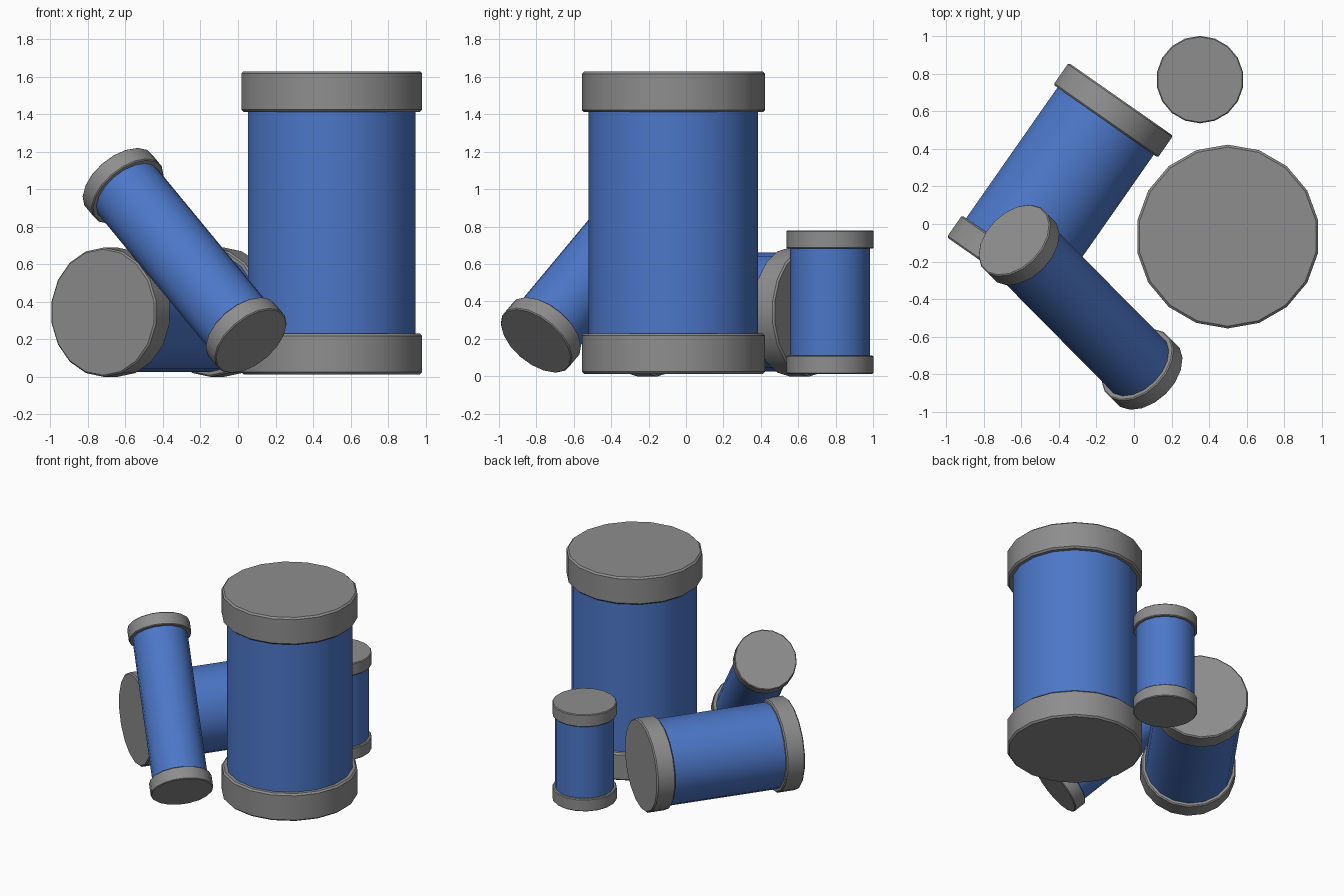
import bpy
import bmesh
from math import atan2, hypot, radians
from mathutils import Vector, Matrix

SIDES = 18

if "Cube" in bpy.data.objects:
    bpy.data.objects.remove(bpy.data.objects["Cube"], do_unlink=True)


def material(name, rgb):
    mat = bpy.data.materials.new(name)
    mat.use_nodes = True
    color = (*rgb, 1.0)
    mat.diffuse_color = color
    mat.node_tree.nodes["Principled BSDF"].inputs["Base Color"].default_value = color
    return mat


GREY = material("cap grey", (0.27, 0.27, 0.27))
BLUE = material("barrel blue", (0.073, 0.185, 0.58))


def cylinder(name, radius, low, high, mat, placement, bevel=0.0):
    """Closed prism along local z, with optionally bevelled rims."""
    bm = bmesh.new()
    bmesh.ops.create_cone(bm, cap_ends=True, segments=SIDES, radius1=radius,
                          radius2=radius, depth=high - low,
                          matrix=Matrix.Translation((0, 0, (low + high) / 2)))
    if bevel:
        rims = [e for e in bm.edges if abs(e.verts[0].co.z - e.verts[1].co.z) < 1e-5]
        bmesh.ops.bevel(bm, geom=rims, offset=bevel, segments=1,
                        affect='EDGES', profile=0.5)
    mesh = bpy.data.meshes.new(name)
    bm.to_mesh(mesh)
    bm.free()
    mesh.materials.append(mat)
    obj = bpy.data.objects.new(name, mesh)
    obj.matrix_world = placement
    bpy.context.collection.objects.link(obj)
    bpy.ops.object.select_all(action='DESELECT')
    obj.select_set(True)
    bpy.context.view_layer.objects.active = obj
    bpy.ops.object.shade_smooth_by_angle(angle=radians(30))


def canister(name, start, end, barrel_radius, cap_radius, cap_height):
    """Barrel between two points, with a wider cap on each end."""
    start = Vector(start)
    axis = Vector(end) - start
    length = axis.length
    flat = hypot(axis.x, axis.y)
    tilt = atan2(flat, axis.z)
    turn = atan2(axis.x, -axis.y) if flat > 1e-4 else 0.0
    placement = (Matrix.Translation(start) @ Matrix.Rotation(turn, 4, 'Z')
                 @ Matrix.Rotation(tilt, 4, 'X'))
    bevel = cap_radius * 0.025
    inset = cap_height * 0.5
    cylinder(name + "_barrel", barrel_radius, inset, length - inset, BLUE, placement)
    cylinder(name + "_lower_cap", cap_radius, 0, cap_height, GREY, placement, bevel)
    cylinder(name + "_upper_cap", cap_radius, length - cap_height, length, GREY,
             placement, bevel)


# Two upright canisters
canister("large_canister", (0.5, -0.067, 0.012), (0.5, -0.067, 1.628), 0.453, 0.49, 0.217)
canister("small_canister", (0.352, 0.77, 0.012), (0.352, 0.77, 0.78), 0.213, 0.233, 0.098)
# Canister lying on its side
canister("lying_canister", (-0.72, -0.265, 0.343), (-0.07, 0.665, 0.343), 0.318, 0.345, 0.142)
# Slim canister leaning on the lying one
canister("leaning_canister", (0.07, -0.803, 0.188), (-0.64, -0.085, 1.05), 0.2, 0.227, 0.1)
